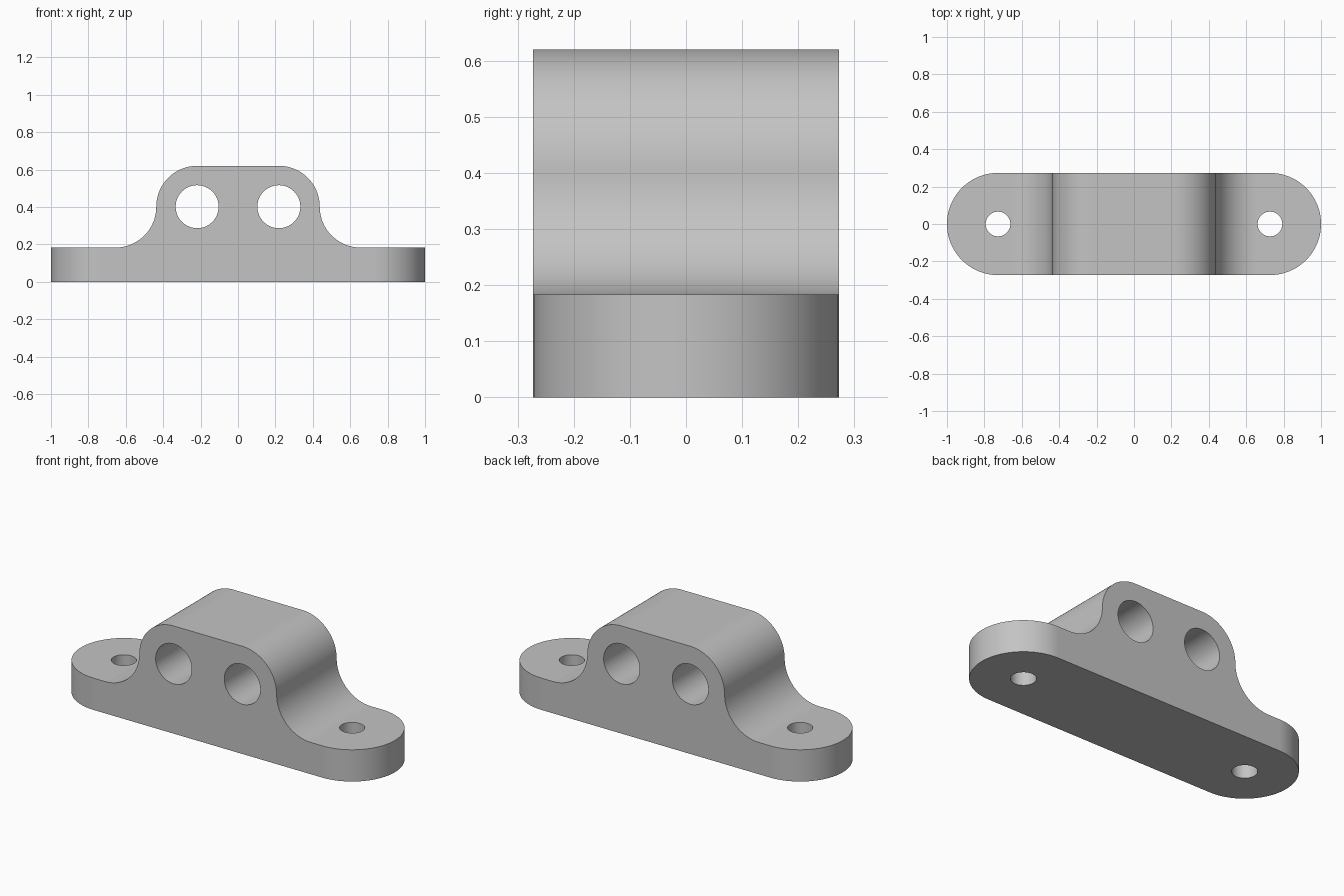
import bpy
import bmesh
from math import sin, cos, pi, radians
from mathutils import Vector

cube = bpy.data.objects.get("Cube")
if cube:
    bpy.data.objects.remove(cube, do_unlink=True)

HALF_DEPTH = 0.273      # half width, also the radius of the rounded ends
END_X = 1 - HALF_DEPTH  # centre of the rounded ends and of the screw holes
R = 0.2185              # radius of the shoulders and fillets
AXIS_Z = 0.4015         # height of the shoulder centres
BASE_Z = AXIS_Z - R

grey = bpy.data.materials.new("plain grey")
grey.use_nodes = True
colour = (0.55, 0.55, 0.55, 1)
grey.diffuse_color = colour
grey.node_tree.nodes["Principled BSDF"].inputs["Base Color"].default_value = colour


def arc(cx, cy, r, start, end, steps):
    angles = [radians(start + (end - start) * i / steps) for i in range(steps + 1)]
    return [(cx + r * cos(a), cy + r * sin(a)) for a in angles]


def prism(name, outline, place, direction):
    """Extrude a closed 2D outline along a direction."""
    bm = bmesh.new()
    face = bm.faces.new([bm.verts.new(place(a, b)) for a, b in outline])
    moved = bmesh.ops.extrude_face_region(bm, geom=[face])["geom"]
    verts = [v for v in moved if isinstance(v, bmesh.types.BMVert)]
    bmesh.ops.translate(bm, verts=verts, vec=Vector(direction))
    bmesh.ops.recalc_face_normals(bm, faces=bm.faces)
    mesh = bpy.data.meshes.new(name)
    bm.to_mesh(mesh)
    bm.free()
    mesh.materials.append(grey)
    obj = bpy.data.objects.new(name, mesh)
    bpy.context.collection.objects.link(obj)
    return obj


def cut(target, tool, operation):
    """Apply a boolean and discard its tool."""
    tool.hide_render = True
    mod = target.modifiers.new("cut", 'BOOLEAN')
    mod.operation = operation
    mod.solver = 'EXACT'
    mod.object = tool
    bpy.context.view_layer.objects.active = target
    bpy.ops.object.modifier_apply(modifier=mod.name)
    bpy.data.objects.remove(tool, do_unlink=True)


def sideways(x, z):
    return (x, -0.5, z)


def upright(x, y):
    return (x, y, -0.2)


# Front profile: flat foot, concave fillet, rounded shoulder, mirrored
right_half = [(1.1, 0), (1.1, BASE_Z)]
right_half += arc(3 * R, AXIS_Z, R, 270, 180, 24)
right_half += arc(R, AXIS_Z, R, 0, 90, 24)[1:]
profile = right_half + [(-x, z) for x, z in reversed(right_half)]
block = prism("mounting_block", profile, sideways, (0, 1, 0))

# Rounded ends of the foot
plan = arc(END_X, 0, HALF_DEPTH, -90, 90, 48) + arc(-END_X, 0, HALF_DEPTH, 90, 270, 48)
cut(block, prism("plan_cutter", plan, upright, (0, 0, 1.2)), 'INTERSECT')

# Cross bores through the block and screw holes through the foot
for side in (-1, 1):
    bore = arc(side * R, AXIS_Z, 0.115, 0, 360, 48)[:-1]
    cut(block, prism("bore_cutter", bore, sideways, (0, 1, 0)), 'DIFFERENCE')
    hole = arc(side * END_X, 0, 0.066, 0, 360, 40)[:-1]
    cut(block, prism("hole_cutter", hole, upright, (0, 0, 1.2)), 'DIFFERENCE')

# Smooth curves with crisp edges
bpy.ops.object.select_all(action='DESELECT')
block.select_set(True)
bpy.context.view_layer.objects.active = block
bpy.ops.object.shade_smooth_by_angle(angle=radians(30))
weighted = block.modifiers.new("even shading", 'WEIGHTED_NORMAL')
weighted.keep_sharp = True
